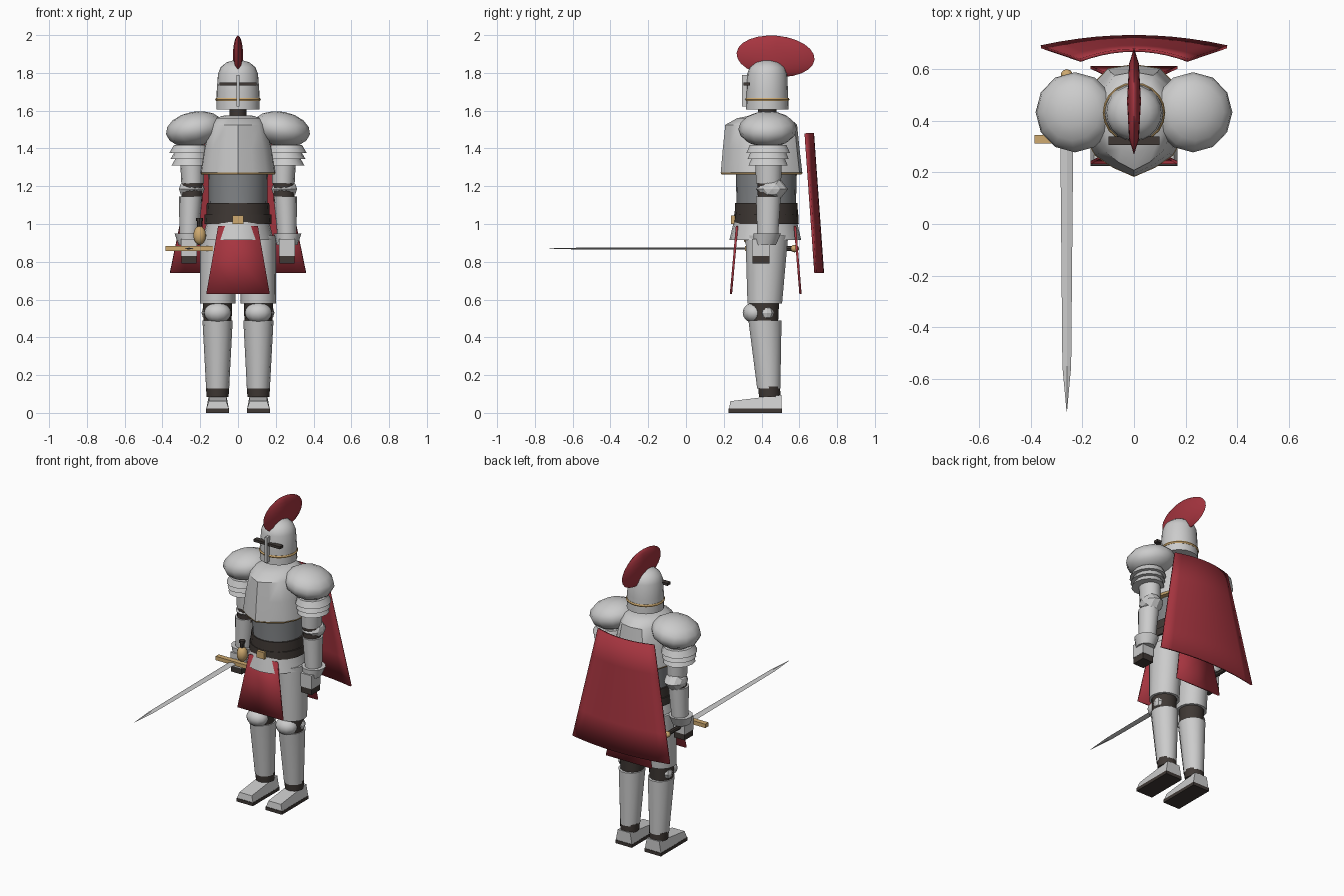
import bpy, bmesh, math
from mathutils import Matrix

if "Cube" in bpy.data.objects:
    bpy.data.objects.remove(bpy.data.objects["Cube"])


def mat(name, r, g, b):
    m = bpy.data.materials.new(name)
    m.diffuse_color = (r, g, b, 1)
    m.use_nodes = True
    m.node_tree.nodes["Principled BSDF"].inputs["Base Color"].default_value = m.diffuse_color
    return m


RED = mat("red_cloth", .38, .035, .05)
DARK = mat("dark_leather", .05, .04, .035)
GOLD = mat("brass", .62, .4, .16)
MAIL = mat("dark_steel", .22, .23, .24)


def finish(name, bm, m=None, smooth=35):
    bmesh.ops.recalc_face_normals(bm, faces=bm.faces)
    me = bpy.data.meshes.new(name)
    bm.to_mesh(me)
    bm.free()
    ob = bpy.data.objects.new(name, me)
    bpy.context.collection.objects.link(ob)
    if m:
        me.materials.append(m)
    if smooth:
        bpy.ops.object.select_all(action='DESELECT')
        ob.select_set(True)
        bpy.context.view_layer.objects.active = ob
        bpy.ops.object.shade_smooth_by_angle(angle=math.radians(smooth))
    return ob


def circle(n, off=0):
    return [(math.cos(2 * math.pi * i / n + off), math.sin(2 * math.pi * i / n + off)) for i in range(n)]


SQUARE = [(1, 1), (-1, 1), (-1, -1), (1, -1)]


def loft(name, rings, m=None, shape=None, axis='z', smooth=35):
    """rings: (x, y, z, r1, r2); rings lie across the given axis"""
    shape = shape or circle(14)
    bm = bmesh.new()
    loops = []
    for x, y, z, a, b in rings:
        if axis == 'z':
            loops.append([bm.verts.new((x + a * u, y + b * v, z)) for u, v in shape])
        else:
            loops.append([bm.verts.new((x + a * u, y, z + b * v)) for u, v in shape])
    n = len(shape)
    for p, q in zip(loops, loops[1:]):
        for i in range(n):
            bm.faces.new((p[i], p[(i + 1) % n], q[(i + 1) % n], q[i]))
    bm.faces.new(loops[0])
    bm.faces.new(loops[-1])
    return finish(name, bm, m, smooth)


def ball(name, loc, size, m=None, seg=12, rings=8, rot=Matrix(), smooth=40):
    bm = bmesh.new()
    bmesh.ops.create_uvsphere(bm, u_segments=seg, v_segments=rings, radius=1)
    bmesh.ops.transform(bm, verts=bm.verts, matrix=Matrix.Translation(loc) @ rot @ Matrix.Diagonal((*size, 1)))
    return finish(name, bm, m, smooth)


def box(name, x, y, z, m=None):
    cx, cy = sum(x) / 2, sum(y) / 2
    hx, hy = (x[1] - x[0]) / 2, (y[1] - y[0]) / 2
    return loft(name, [(cx, cy, z[0], hx, hy), (cx, cy, z[1], hx, hy)], m, SQUARE, smooth=0)


def sheet(name, top, bottom, nu, nv, m):
    """cloth from (half width, edge y, centre y, z) at top and bottom"""
    bm = bmesh.new()
    g = []
    for j in range(nv + 1):
        w, e, c, z = [a + (b - a) * j / nv for a, b in zip(top, bottom)]
        us = [2 * i / nu - 1 for i in range(nu + 1)]
        g.append([bm.verts.new((w * u, e + (c - e) * (1 - u * u), z)) for u in us])
    for j in range(nv):
        for i in range(nu):
            bm.faces.new((g[j][i], g[j][i + 1], g[j + 1][i + 1], g[j + 1][i]))
    ob = finish(name, bm, m, 30)
    s = ob.modifiers.new("thickness", 'SOLIDIFY')
    s.thickness, s.offset = .012, 0
    return ob


# Torso: ridged breastplate, trim, waist, belts and skirt plate
half = [(0, -1), (.4, -.84), (.75, -.62), (.97, -.25), (1, .15), (.85, .6), (.5, .93), (0, 1)]
RIDGE = half + [(-u, v) for u, v in half[-2:0:-1]]
loft("breastplate", [(0, .4, 1.27, .2, .216), (0, .398, 1.4, .18, .203), (0, .398, 1.525, .148, .19),
                     (0, .41, 1.56, .125, .14), (0, .425, 1.575, .07, .08)], None, RIDGE)
loft("breastplate_trim", [(0, .4, 1.262, .195, .212), (0, .4, 1.273, .202, .218)], GOLD, RIDGE)
loft("waist", [(0, .425, .98, .16, .16), (0, .425, 1.1, .155, .157), (0, .425, 1.28, .158, .162)], MAIL, circle(20))
loft("upper_belt", [(0, .425, 1.045, .168, .168), (0, .425, 1.112, .165, .165)], DARK, circle(20))
loft("lower_belt", [(0, .425, 1.0, .178, .172), (0, .425, 1.05, .176, .17)], DARK, circle(20))
box("belt_buckle", (-.028, .028), (.238, .27), (1.0, 1.045), GOLD)
loft("skirt_plate", [(0, .42, .915, .19, .19), (0, .42, 1.01, .165, .168)], None, circle(20))

# Cloth: front and back tabards, cape
sheet("front_tabard", (.105, .27, .27, .99), (.168, .238, .238, .63), 2, 2, RED)
sheet("back_tabard", (.105, .577, .577, .99), (.168, .606, .606, .63), 2, 2, RED)
sheet("cape", (.208, .633, .672, 1.48), (.36, .685, .725, .74), 10, 4, RED)

# Head: neck, domed helmet, brass band, visor slit, nose ridge, plume
loft("neck", [(0, .43, 1.55, .046, .05), (0, .43, 1.63, .046, .05)], DARK)
loft("helmet", [(0, .43, 1.605, .115, .113), (0, .43, 1.7, .113, .11), (0, .43, 1.795, .106, .106),
                (0, .43, 1.83, .092, .092), (0, .43, 1.855, .062, .062), (0, .43, 1.868, .02, .02)],
     None, circle(20), smooth=40)
loft("helmet_band", [(0, .43, 1.652, .116, .113), (0, .43, 1.66, .121, .118), (0, .43, 1.668, .116, .113)],
     GOLD, circle(20))
box("visor_slit", (-.098, .098), (.305, .338), (1.733, 1.75), DARK)
box("nose_ridge", (-.009, .009), (.296, .335), (1.622, 1.79))
ball("plume", (0, .474, 1.888), (.027, .207, .109), RED, 8, 12, Matrix.Rotation(math.radians(-5), 4, 'X'))

for s, side in ((-1, "right"), (1, "left")):
    # Shoulder with three overlapping lames
    ball(side + "_pauldron", (s * .228, .432, 1.502), (.155, .155, .093), None, 12, 8,
         Matrix.Rotation(s * math.radians(10), 4, 'Y'))
    for k in range(3):
        z, r = 1.405 - .033 * k, .108 - .006 * k
        loft(f"{side}_shoulder_lame_{k + 1}", [(s * .255, .435, z - .028, r, r + .01),
                                               (s * .25, .435, z + .012, r - .018, r - .008)])
    # Arm, elbow guard, forearm, gauntlet
    loft(side + "_upper_arm", [(s * .24, .437, 1.215, .06, .068), (s * .245, .437, 1.42, .066, .075)])
    loft(side + "_elbow_joint", [(s * .245, .437, 1.12, .056, .058), (s * .24, .437, 1.23, .056, .06)], DARK)
    ball(side + "_elbow_guard", (s * .245, .455, 1.185), (.063, .085, .068), None, 6, 6,
         Matrix.Rotation(math.radians(90), 4, 'Y') @ Matrix.Diagonal((1, 1, 1, 1)), 0)
    loft(side + "_forearm", [(s * .26, .432, .92, .05, .056), (s * .25, .436, 1.145, .062, .067)])
    loft(side + "_gauntlet_cuff", [(s * .26, .418, .89, .055, .06), (s * .262, .43, .95, .074, .075)])
    box(side + "_hand_plate", (s * .26 - .042, s * .26 + .042), (.35, .445), (.83, .92))
    box(side + "_fist", (s * .26 - .04, s * .26 + .04), (.352, .443), (.79, .84), DARK)
    # Leg, knee guard with wing, shin, ankle
    x = s * .108
    loft(side + "_thigh", [(x, .417, .58, .094, .094), (x, .428, .94, .092, .116)])
    loft(side + "_knee_joint", [(x, .415, .49, .074, .075), (x, .415, .59, .078, .08)], DARK)
    ball(side + "_knee_guard", (x, .362, .53), (.072, .062, .055), None, 12, 8)
    ball(side + "_knee_wing", (x + s * .06, .43, .53), (.025, .035, .035), None, 8, 4, smooth=0)
    loft(side + "_shin", [(x, .438, .13, .061, .063), (x, .418, .49, .08, .09)])
    loft(side + "_ankle", [(x, .443, .085, .058, .058), (x, .44, .14, .062, .06)], DARK)
    # Wedge foot from a side profile, narrower on top
    bm = bmesh.new()
    prof = [(.228, .02), (.505, .02), (.505, .095), (.235, .062)]
    ends = [[bm.verts.new((x + e * (.06 if z < .03 else .046), y, z)) for y, z in prof] for e in (-1, 1)]
    for e in ends:
        bm.faces.new(e)
    for i in range(4):
        j = (i + 1) % 4
        bm.faces.new((ends[0][i], ends[0][j], ends[1][j], ends[1][i]))
    finish(side + "_foot", bm, None, 0)
    box(side + "_sole", (x - .061, x + .061), (.225, .508), (0, .022), DARK)

# Sword held forward in the right hand
loft("sword_blade", [(-.26, .33, .87, .025, .006), (-.26, -.55, .87, .017, .005), (-.26, -.725, .87, .001, .001)],
     None, circle(4), 'y', 0)
box("sword_guard", (-.385, -.133), (.312, .345), (.858, .884), GOLD)
loft("sword_grip", [(-.26, .34, .87, .014, .014), (-.26, .57, .87, .014, .014)], DARK, circle(8), 'y')
ball("sword_pommel", (-.26, .575, .87), (.024, .024, .02), GOLD, 10, 6)

# Flask on the belt
ball("flask", (-.203, .335, .94), (.035, .035, .05), GOLD, 10, 8)
loft("flask_neck", [(-.203, .335, .975, .014, .014), (-.203, .335, 1.02, .014, .014)], DARK, circle(8))
loft("flask_stopper", [(-.203, .335, 1.015, .019, .019), (-.203, .335, 1.032, .019, .019)], DARK, circle(8))
